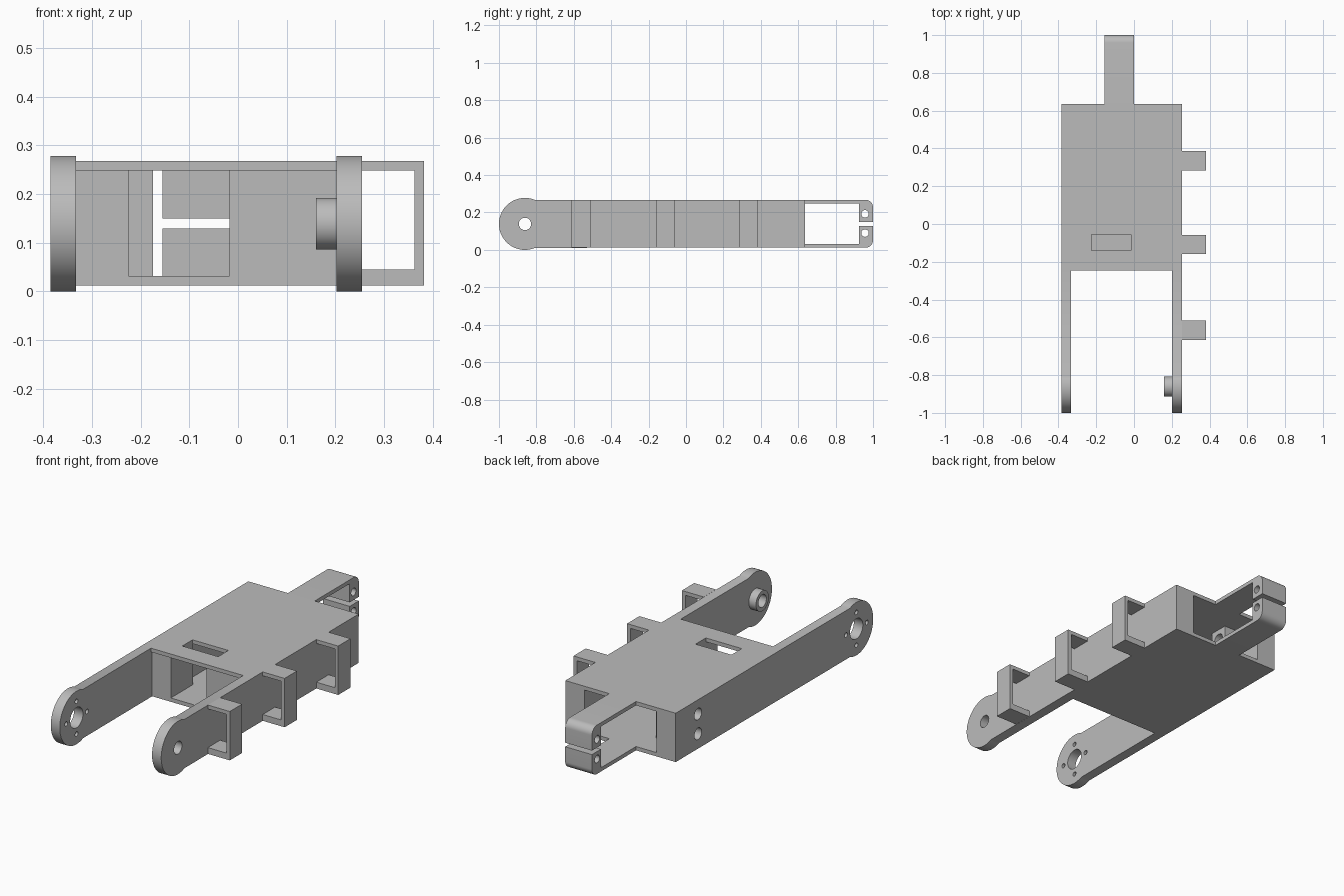
import bpy, bmesh, math
from mathutils import Matrix

if "Cube" in bpy.data.objects:
    bpy.data.objects.remove(bpy.data.objects["Cube"], do_unlink=True)

grey = bpy.data.materials.new("plain_grey")
grey.use_nodes = True
grey.diffuse_color = (0.5, 0.5, 0.5, 1)
grey.node_tree.nodes["Principled BSDF"].inputs["Base Color"].default_value = (0.5, 0.5, 0.5, 1)

LOW, HIGH, MID = 0.012, 0.268, 0.139      # outer heights and pivot height
WALL = 0.02
PIVOT_Y = -0.861
LEFT, RIGHT = -0.385, 0.255               # body sides
BACK, FRONT = 0.635, -0.245
SCREW_Z = (0.09, 0.193)


def finish(name, bm):
    bmesh.ops.recalc_face_normals(bm, faces=bm.faces)
    mesh = bpy.data.meshes.new(name)
    bm.to_mesh(mesh)
    bm.free()
    mesh.materials.append(grey)
    obj = bpy.data.objects.new(name, mesh)
    bpy.context.collection.objects.link(obj)
    return obj


def box(name, x, y, z):
    bm = bmesh.new()
    bmesh.ops.create_cube(bm, size=1)
    for v in bm.verts:
        for i, (a, b) in enumerate((x, y, z)):
            v.co[i] = a if v.co[i] < 0 else b
    return finish(name, bm)


def rod(name, x, y, z, radius, sides=40):
    """Cylinder along x."""
    bm = bmesh.new()
    place = Matrix.Translation(((x[0] + x[1]) / 2, y, z)) @ Matrix.Rotation(math.pi / 2, 4, "Y")
    bmesh.ops.create_cone(bm, cap_ends=True, segments=sides, radius1=radius,
                          radius2=radius, depth=x[1] - x[0], matrix=place)
    return finish(name, bm)


def prism(name, x, outline):
    """Extrude a (y, z) outline along x."""
    bm = bmesh.new()
    face = bm.faces.new([bm.verts.new((x[0], y, z)) for y, z in outline])
    new = bmesh.ops.extrude_face_region(bm, geom=[face])["geom"]
    bmesh.ops.translate(bm, vec=(x[1] - x[0], 0, 0),
                        verts=[v for v in new if isinstance(v, bmesh.types.BMVert)])
    return finish(name, bm)


def cut(obj, *cutters):
    bpy.context.view_layer.objects.active = obj
    for c in cutters:
        mod = obj.modifiers.new("cut", "BOOLEAN")
        mod.operation, mod.solver, mod.object = "DIFFERENCE", "EXACT", c
        bpy.ops.object.modifier_apply(modifier=mod.name)
        bpy.data.objects.remove(c, do_unlink=True)
    return obj


def arc(y, z, radius, start, end, steps):
    return [(y + radius * math.cos(math.radians(start + (end - start) * i / steps)),
             z + radius * math.sin(math.radians(start + (end - start) * i / steps)))
            for i in range(steps + 1)]


parts = []
INNER = (LOW + WALL, HIGH - WALL)

# Hollow body: rear bay, front opening, top slot and side screw holes
body = box("body", (LEFT, RIGHT), (FRONT, BACK), (LOW, HIGH))
cut(body,
    box("front_recess", (-0.333, 0.202), (FRONT - 0.1, FRONT + 0.01), (-0.1, HIGH - WALL)),
    box("rear_bay", (-0.275, 0.145), (-0.05, BACK + 0.1), INNER),
    box("front_opening", (-0.225, -0.017), (FRONT - 0.1, 0), INNER),
    box("top_slot", (-0.225, -0.017), (-0.14, -0.055), (0.2, 0.4)),
    *[rod("screw_hole", (LEFT - 0.1, -0.2), 0.45, z, 0.03) for z in SCREW_Z])
parts.append(body)

# Screw block inside the rear bay
block = box("screw_block", (-0.275, -0.175), (0.4, 0.5), INNER)
parts.append(cut(block, *[rod("hole", (-0.3, -0.1), 0.45, z, 0.03) for z in SCREW_Z]))

# Two arms with round ends
outline = [(FRONT, LOW), (FRONT, HIGH)] + arc(PIVOT_Y, MID, 0.139, 67, 293, 48)
hub_arm = prism("hub_arm", (LEFT, -0.333), outline)
holes = [rod("hub_hole", (-0.5, -0.2), PIVOT_Y, MID, 0.053)]
for i in range(4):
    a = i * math.pi / 2
    holes.append(rod("bolt_hole", (-0.5, -0.2), PIVOT_Y + 0.086 * math.cos(a),
                     MID + 0.086 * math.sin(a), 0.012, 16))
parts.append(cut(hub_arm, *holes))

pivot_arm = prism("pivot_arm", (0.202, RIGHT), outline)
parts.append(cut(pivot_arm, rod("hole", (0, 0.5), PIVOT_Y, MID, 0.033)))
boss = rod("pivot_boss", (0.16, 0.202), PIVOT_Y, MID, 0.053)
parts.append(cut(boss, rod("hole", (0, 0.5), PIVOT_Y, MID, 0.033)))

# Cable brackets along one side
for y in (-0.5625, -0.1085, 0.335):
    bracket = box("cable_bracket", (RIGHT, 0.382), (y - 0.051, y + 0.051), (LOW, HIGH))
    parts.append(cut(bracket, box("gap", (0.2, 0.362), (y - 0.1, y + 0.1), (0.045, INNER[1]))))

# Rear clamp: two thin plates ending in split, drilled jaws
r = 0.04
outline = ([(BACK, LOW)] + arc(1 - r, LOW + r, r, -90, 0, 10)
           + arc(1 - r, HIGH - r, r, 0, 90, 10) + [(BACK, HIGH)])
clamp = prism("rear_clamp", (-0.155, 0), outline)
cut(clamp,
    box("clamp_window", (-0.3, 0.2), (BACK - 0.1, 0.925), INNER),
    box("jaw_split", (-0.3, 0.2), (0.9, 1.1), (0.129, 0.15)),
    *[rod("jaw_hole", (-0.3, 0.2), 0.957, z, 0.02, 24) for z in SCREW_Z])
parts.append(clamp)

# Smooth the round surfaces, keep edges sharp
bpy.ops.object.select_all(action="DESELECT")
for p in parts:
    p.select_set(True)
bpy.context.view_layer.objects.active = body
bpy.ops.object.shade_smooth_by_angle(angle=math.radians(30))
